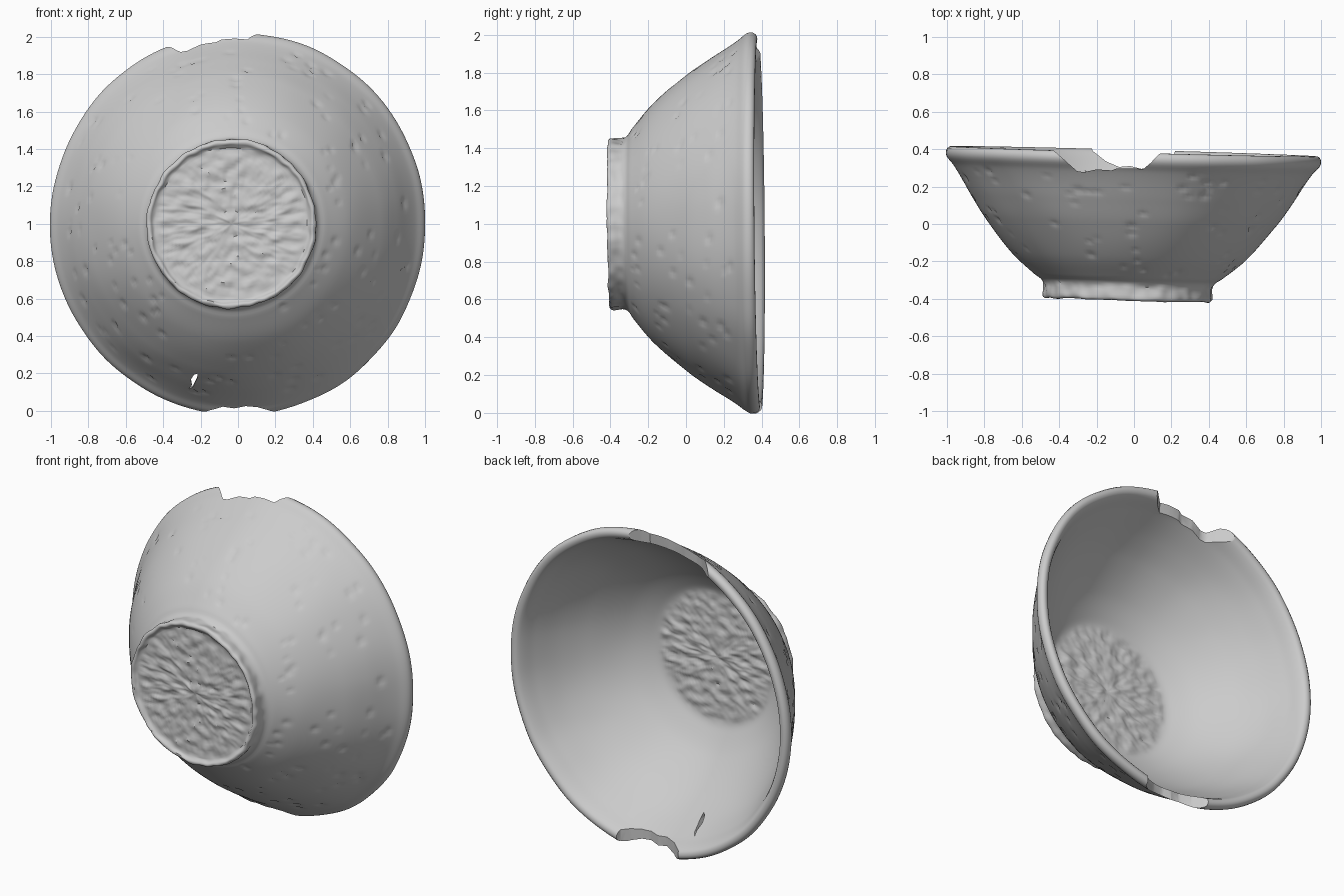
import bpy, bmesh, math, random
from mathutils import Vector, noise, kdtree

if "Cube" in bpy.data.objects:
    bpy.data.objects.remove(bpy.data.objects["Cube"])

random.seed(4)
SEG = 256

# Bowl cross-section (radius, y): foot recess -> outer wall -> lip -> inner wall -> inner floor
PROFILE = [(0.0, -.385), (.405, -.385), (.42, -.392), (.43, -.404), (.443, -.404), (.453, -.39),
           (.45, -.335), (.465, -.307), (.50, -.283), (.63, -.17), (.78, .01), (.86, .13),
           (.92, .23), (.96, .29), (.998, .335), (1.003, .365), (.985, .388), (.95, .378),
           (.90, .28), (.82, .13), (.73, .0), (.58, -.16), (.46, -.245), (.40, -.268), (0.0, -.268)]


def smooth_profile(pts, step=.018):
    """Resample the profile with a rounded curve; floors stay straight."""
    out = []
    last = len(pts) - 2
    for i in range(len(pts) - 1):
        b, c = Vector(pts[i]), Vector(pts[i + 1])
        a, d = Vector(pts[max(i - 1, 0)]), Vector(pts[min(i + 2, len(pts) - 1)])
        size = (c - b).length
        n = max(2, math.ceil(size / step))
        t1 = (c - a).normalized() * size
        t2 = (d - b).normalized() * size
        for k in range(n):
            t = k / n
            if i in (0, last):
                p = b.lerp(c, t)
            else:
                p = (b * (2*t**3 - 3*t*t + 1) + t1 * (t**3 - 2*t*t + t)
                     + c * (3*t*t - 2*t**3) + t2 * (t**3 - t*t))
            out.append((p.x, p.y))
    return out + [pts[-1]]


def place(r, y, ang):
    """Put a profile point around the y axis with the bowl's slight lean."""
    cx = -.036 * (.36 - y) / .76
    x = r * math.cos(ang)
    z = r * math.sin(ang) * (1 + .018 * max(0, r - .45) / .55)
    return Vector((x + cx, y - .028 * x - .008 * z, 1 + z))


# Pits scattered over the outer wall
def outer_radius(y):
    wall = PROFILE[8:14]
    for (r0, y0), (r1, y1) in zip(wall, wall[1:]):
        if y <= y1:
            return r0 + (r1 - r0) * (y - y0) / (y1 - y0)
    return wall[-1][0]


pits = kdtree.KDTree(130)
pit_size = []
for i in range(130):
    y = random.uniform(-.27, .27)
    pits.insert(place(outer_radius(y), y, random.uniform(0, 2 * math.pi)), i)
    pit_size.append(random.uniform(.012, .028))
pits.balance()

# Lathed bowl body
rows = smooth_profile(PROFILE)
lip = max(range(len(rows)), key=lambda i: rows[i][1])
bm = bmesh.new()


def make_point(i, ang):
    r, y = rows[i]
    p = place(r, y, ang)
    if r < .41:                                   # rough floor, both sides
        fade = min(1, (.415 - r) / .04)
        q = Vector((p.x * 13, 0 if i < lip else 5, p.z * 24))
        p.y += .013 * fade * noise.noise(q) + .005 * fade * noise.noise(q * 2.3)
        return p
    radial = Vector((math.cos(ang), 0, math.sin(ang)))
    p += radial * .005 * noise.noise(p * 3.5)
    if y < -.32:                                  # worn foot ring
        p += radial * .008 * noise.noise(p * 17)
        p.y += .006 * noise.noise(p * 14 + Vector((3, 3, 3)))
    elif i < lip:
        _, idx, dist = pits.find(p)
        s = pit_size[idx]
        p -= radial * .012 * math.exp(-(dist / s) ** 2 * 2)
    return p


rings = []
for i in range(len(rows)):
    if rows[i][0] < 1e-6:
        rings.append([bm.verts.new(make_point(i, 0))])
    else:
        rings.append([bm.verts.new(make_point(i, 2 * math.pi * k / SEG)) for k in range(SEG)])
for a, b in zip(rings, rings[1:]):
    for k in range(SEG):
        n = (k + 1) % SEG
        if len(a) == 1:
            bm.faces.new((a[0], b[k], b[n]))
        elif len(b) == 1:
            bm.faces.new((a[k], b[0], a[n]))
        else:
            bm.faces.new((a[k], b[k], b[n], a[n]))
bmesh.ops.recalc_face_normals(bm, faces=bm.faces)
mesh = bpy.data.meshes.new("bowl")
bm.to_mesh(mesh)
bm.free()
bowl = bpy.data.objects.new("bowl", mesh)
bpy.context.collection.objects.link(bowl)
bpy.context.view_layer.objects.active = bowl
bowl.select_set(True)


def cut(name, points, direction):
    """Extrude a polygon along a direction and subtract it from the bowl."""
    b = bmesh.new()
    face = b.faces.new([b.verts.new(p) for p in points])
    ext = bmesh.ops.extrude_face_region(b, geom=[face])
    bmesh.ops.translate(b, vec=direction,
                        verts=[v for v in ext["geom"] if isinstance(v, bmesh.types.BMVert)])
    bmesh.ops.recalc_face_normals(b, faces=b.faces)
    me = bpy.data.meshes.new(name)
    b.to_mesh(me)
    b.free()
    ob = bpy.data.objects.new(name, me)
    ob.hide_render = True
    bpy.context.collection.objects.link(ob)
    mod = bowl.modifiers.new(name, 'BOOLEAN')
    mod.operation, mod.solver, mod.object = 'DIFFERENCE', 'EXACT', ob
    bpy.ops.object.modifier_apply(modifier=name)
    bpy.data.objects.remove(ob)


# Large broken piece of rim at the top
top_break = [(-.50, .55), (-.46, .40), (-.40, .345), (-.35, .30), (-.305, .262), (-.27, .255),
             (-.20, .268), (-.12, .262), (-.09, .272), (-.02, .272), (.05, .268), (.09, .30),
             (.14, .352), (.19, .385), (.22, .55)]
cut("top_break", [(x, y, 1.6) for x, y in top_break], (0, .04, .6))

# Shallow chip in the rim at the bottom
low_chip = [(-.28, .55), (-.22, .39), (-.15, .335), (-.08, .305), (-.02, .31), (.04, .295),
            (.10, .302), (.16, .325), (.21, .36), (.27, .55)]
cut("bottom_chip", [(x, y, .3) for x, y in low_chip], (0, 0, -.5))

# Slit-shaped hole through the lower wall
hole = [(-.262, .125), (-.247, .15), (-.252, .185), (-.235, .215), (-.215, .225),
        (-.218, .195), (-.23, .165), (-.24, .14)]
cut("wall_hole", [(x, -.15, z - .05) for x, z in hole], (0, .7, .08))

bpy.ops.object.shade_smooth_by_angle(angle=math.radians(40))
